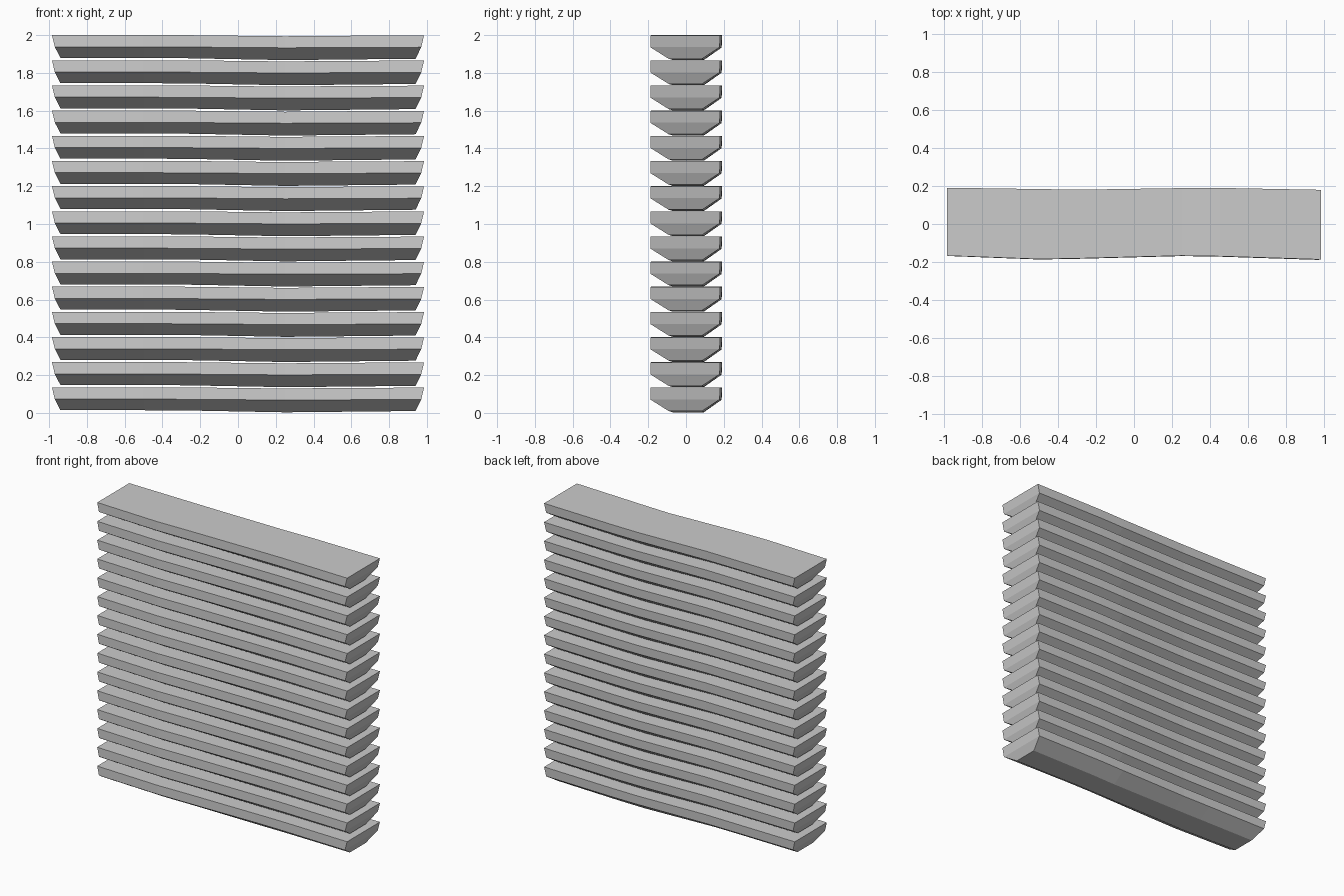
import bpy, bmesh

if "Cube" in bpy.data.objects:
    bpy.data.objects.remove(bpy.data.objects["Cube"])

COUNT, PITCH = 15, 0.1332

# stations along the plank: x, front y, back y, vertical warp of top, mid and bottom
STATIONS = [
    (-0.985, -0.167, 0.191, 0.000, 0.002, 0.004),
    (-0.50, -0.185, 0.184, 0.000, 0.002, 0.004),
    (-0.28, -0.181, 0.181, 0.000, 0.001, 0.003),
    (0.25, -0.167, 0.189, -0.006, -0.003, -0.007),
    (0.45, -0.170, 0.190, -0.004, -0.002, -0.005),
    (0.985, -0.187, 0.180, -0.001, 0.000, 0.000),
]


def section(x, front, back, top, mid, low):
    """Hexagonal cross-section: straight upper sides, chamfered underside."""
    end = abs(x) > 0.9
    side = 1 if x > 0 else -1
    xm = x - side * 0.015 if end else x
    xl = x - side * 0.045 if end else x
    return [
        (x, front, 0.135 + top), (xm, front - 0.002, 0.071 + mid),
        (xl, front + 0.095, 0.010 + low), (xl, back - 0.095, 0.010 + low),
        (xm, back - 0.002, 0.071 + mid), (x, back, 0.135 + top),
    ]


# one warped plank, lofted through the stations
bm = bmesh.new()
rings = [[bm.verts.new(p) for p in section(*s)] for s in STATIONS]
for a, b in zip(rings, rings[1:]):
    for i in range(6):
        j = (i + 1) % 6
        bm.faces.new((a[i], a[j], b[j], b[i]))

# two facets on each end
for r in (rings[0], rings[-1]):
    bm.faces.new((r[0], r[1], r[4], r[5]))
    bm.faces.new((r[1], r[2], r[3], r[4]))
bmesh.ops.recalc_face_normals(bm, faces=bm.faces[:])

mesh = bpy.data.meshes.new("plank_stack")
bm.to_mesh(mesh)
bm.free()
planks = bpy.data.objects.new("plank_stack", mesh)
bpy.context.collection.objects.link(planks)

# repeat upward
arr = planks.modifiers.new("stack", 'ARRAY')
arr.count = COUNT
arr.use_relative_offset = False
arr.use_constant_offset = True
arr.constant_offset_displace = (0, 0, PITCH)
